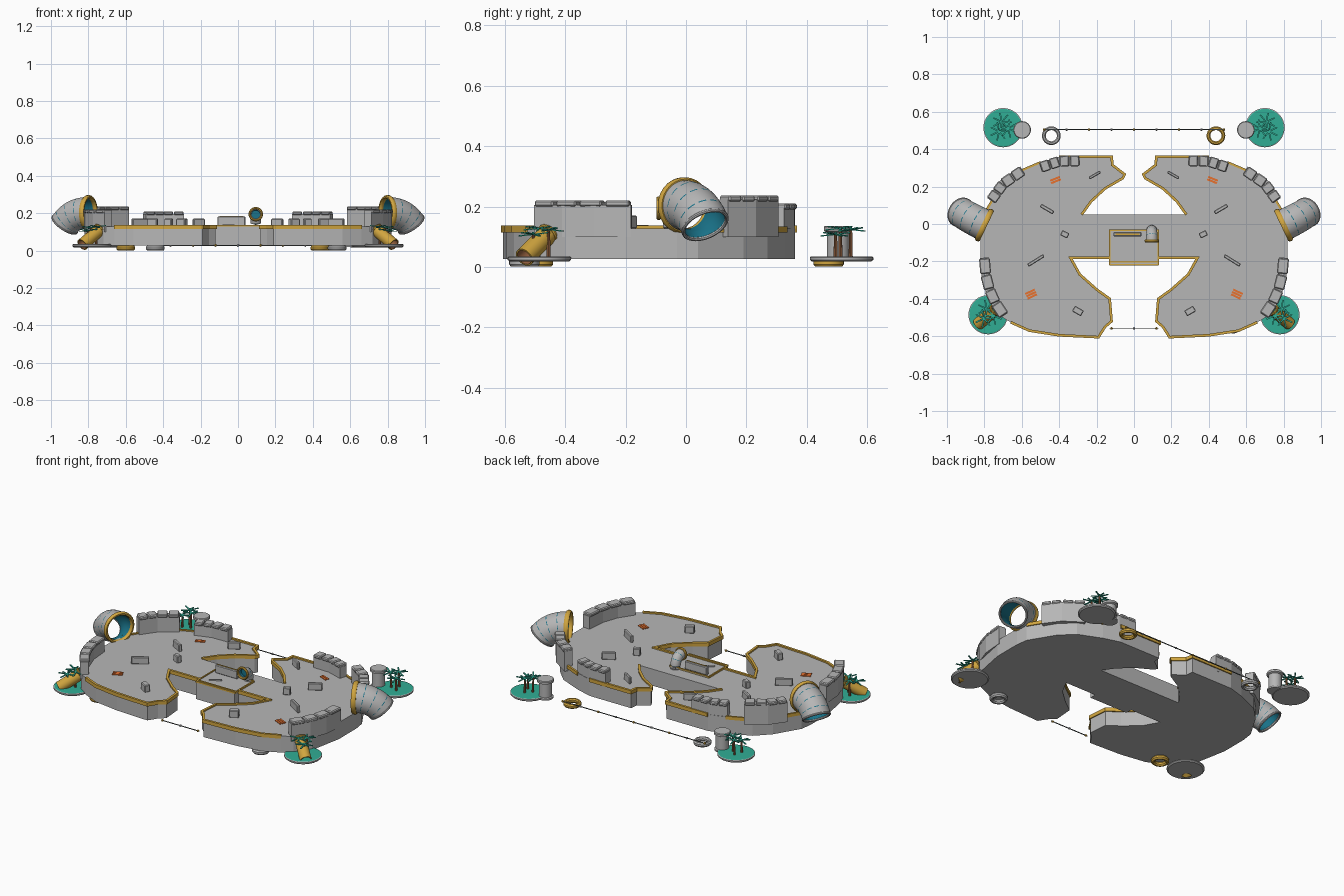
import bpy, bmesh, math
from mathutils import Vector, Matrix

if "Cube" in bpy.data.objects:
    bpy.data.objects.remove(bpy.data.objects["Cube"])


def mat(name, *rgb):
    m = bpy.data.materials.new(name)
    m.diffuse_color = (*rgb, 1)
    m.use_nodes = True
    m.node_tree.nodes["Principled BSDF"].inputs["Base Color"].default_value = m.diffuse_color
    return m


GREY = mat("light grey", 0.47, 0.47, 0.47)
GOLD = mat("gold", 0.64, 0.38, 0.05)
TEAL = mat("teal green", 0.03, 0.42, 0.30)
BLUE = mat("deep blue", 0.01, 0.17, 0.25)
ORANGE = mat("orange", 0.80, 0.17, 0.03)
BROWN = mat("brown", 0.30, 0.12, 0.05)
DARK = mat("dark line", 0.08, 0.10, 0.10)


def finish(name, bm, mats, mirror=True, bevel=0, smooth=False):
    bmesh.ops.recalc_face_normals(bm, faces=bm.faces)
    me = bpy.data.meshes.new(name)
    bm.to_mesh(me)
    bm.free()
    ob = bpy.data.objects.new(name, me)
    bpy.context.collection.objects.link(ob)
    for m in mats:
        me.materials.append(m)
    if smooth:
        bpy.ops.object.select_all(action='DESELECT')
        ob.select_set(True)
        bpy.context.view_layer.objects.active = ob
        bpy.ops.object.shade_smooth_by_angle(angle=math.radians(35))
    if bevel:
        b = ob.modifiers.new("Bevel", 'BEVEL')
        b.width, b.segments = bevel, 1
    if mirror:
        ob.modifiers.new("Mirror", 'MIRROR').use_mirror_merge = False
    return ob


def prism(name, outline, z0, z1, m, **kw):
    bm = bmesh.new()
    lo = [bm.verts.new((x, y, z0)) for x, y in outline]
    hi = [bm.verts.new((x, y, z1)) for x, y in outline]
    n = len(lo)
    bm.faces.new(lo)
    bm.faces.new(hi)
    for i in range(n):
        j = (i + 1) % n
        bm.faces.new((lo[i], lo[j], hi[j], hi[i]))
    return finish(name, bm, [m], **kw)


def strip(name, path, w, z0, z1, m, **kw):
    """Upright band of width w along a flat path, with mitred corners."""
    p = [Vector(q) for q in path]
    left, right = [], []
    for i, q in enumerate(p):
        a = (q - p[i - 1]).normalized() if i else (p[1] - q).normalized()
        b = (p[i + 1] - q).normalized() if i < len(p) - 1 else a
        t = (a + b).normalized()
        o = Vector((-t.y, t.x)) * w / 2 / max(0.5, t.dot(a))
        left.append(q + o)
        right.append(q - o)
    return prism(name, left + right[::-1], z0, z1, m, **kw)


def box(name, c, size, m, rz=0, **kw):
    bm = bmesh.new()
    mx = Matrix.Translation(c) @ Matrix.Rotation(math.radians(rz), 4, 'Z') @ Matrix.Diagonal((*size, 1))
    bmesh.ops.create_cube(bm, size=1, matrix=mx)
    return finish(name, bm, [m], **kw)


def loft(name, rings, mats, seg=28, closed=False, pick=None, **kw):
    """Skin circles given as (centre, axis, radius); pick(ring, side) chooses the material."""
    bm = bmesh.new()
    loops = []
    for c, ax, r in rings:
        ax = Vector(ax).normalized()
        u = ax.cross(Vector((0, 0, 1)))
        u = u.normalized() if u.length > 0.01 else Vector((1, 0, 0))
        v = u.cross(ax)
        loops.append([bm.verts.new(Vector(c) + r * (u * math.cos(k * math.tau / seg) + v * math.sin(k * math.tau / seg)))
                      for k in range(seg)])
    n = len(loops)
    for i in range(n if closed else n - 1):
        a, b = loops[i], loops[(i + 1) % n]
        for k in range(seg):
            j = (k + 1) % seg
            f = bm.faces.new((a[k], a[j], b[j], b[k]))
            f.material_index = pick(i, k) if pick else 0
    if not closed:
        bm.faces.new(loops[0])
        f = bm.faces.new(loops[-1])
        f.material_index = pick(n - 1, 0) if pick else 0
    return finish(name, bm, mats, smooth=True, **kw)


def collar(name, c, ax, r_in, r_out, h, m, **kw):
    """Rounded ring around an axis."""
    c, ax = Vector(c), Vector(ax).normalized()
    mid, hw = (r_in + r_out) / 2, (r_out - r_in) / 2
    ang = [math.tau * (k + .5) / 8 for k in range(8)]
    return loft(name, [(c + ax * h / 2 * math.sin(a), ax, mid + hw * math.cos(a)) for a in ang],
                [m], closed=True, **kw)


def elbow(name, p0, p1, p2, r0, r1, **kw):
    """Bent hollow tube, blue inside, with dashed bands outside."""
    p0, p1, p2 = Vector(p0), Vector(p1), Vector(p2)

    def ring(t, dr=0):
        c = p0 * (1 - t) ** 2 + p1 * 2 * t * (1 - t) + p2 * t * t
        return c, (p1 - p0) * (1 - t) + (p2 - p1) * t, r0 + (r1 - r0) * t - dr
    ts = [0, .12, .24, .26, .40, .52, .54, .68, .79, .81, .92, 1]
    rings = [ring(t) for t in ts] + [ring(t, .008) for t in ts[::-1]]

    def pick(i, k):
        if i >= len(ts):
            return 1 if i < len(rings) - 1 else 0
        return 1 if i in (2, 5, 8) and k % 3 else 0
    return loft(name, rings, [GREY, BLUE], seg=36, closed=True, pick=pick, **kw)


# Deck: two lobes joined by a bridge
half = [(0, .05), (-.28, .05), (-.23, .12), (-.155, .19), (-.06, .245), (-.05, .265), (-.115, .315), (-.12, .36),
        (-.40, .36), (-.50, .33), (-.64, .27), (-.72, .19), (-.81, .04), (-.82, -.03), (-.82, -.20), (-.78, -.40),
        (-.72, -.49), (-.66, -.525), (-.56, -.57), (-.40, -.595), (-.19, -.605), (-.155, -.55), (-.12, -.52),
        (-.13, -.40), (-.20, -.35), (-.29, -.27), (-.34, -.18), (0, -.18)]
prism("deck", half + [(-x, y) for x, y in half[-2:0:-1]], .027, .128, GREY, mirror=False)

# Gold edging along the lobes and inlets
strip("back_edging", half[1:9], .014, .115, .137, GOLD)
strip("shoulder_edging", half[9:13], .012, .115, .135, GOLD)
strip("front_edging", half[17:27] + [(-.13, -.18)], .014, .115, .137, GOLD)

# Curved parapets with blocky caps
parapets = {"back": ([(-.50, .302), (-.40, .335), (-.29, .338)], .21),
            "shoulder": ([(-.765, .125), (-.70, .215), (-.595, .287)], .237),
            "side": ([(-.80, -.18), (-.79, -.30), (-.755, -.40), (-.695, -.49)], .22)}


def along(path, t):
    s = t * (len(path) - 1)
    i = min(int(s), len(path) - 2)
    return Vector(path[i]).lerp(Vector(path[i + 1]), s - i)


for key, (path, top) in parapets.items():
    strip(key + "_parapet", path, .047, .10, top - .014, GREY)
    for k in range(4):
        a, b = along(path, k / 4 + .012), along(path, (k + 1) / 4 - .012)
        strip(key + "_parapet_cap", [a, b], .058, top - .02, top, GREY, bevel=.005)

# Central landing with gold frame and low wall
box("landing", (0, -.125, .08), (.26, .19, .106), GREY, mirror=False)
for y in (-.034, -.203, -.217):
    box("landing_frame_rail", (0, y, .133), (.264, .008, .01), GOLD, mirror=False)
box("landing_frame_side", (.13, -.125, .133), (.008, .19, .01), GOLD)
box("low_wall", (-.035, -.055, .158), (.15, .022, .05), GREY, mirror=False, bevel=.004)
box("low_wall_stripe", (-.035, -.055, .184), (.13, .006, .003), GOLD, mirror=False)
box("landing_barrier", (-.05, -.145, .135), (.07, .008, .01), GREY, rz=30, mirror=False)

# Small hooded pipe on the landing
elbow("small_pipe", (.095, -.088, .195), (.095, -.028, .195), (.095, -.035, .12), .031, .028, mirror=False)
collar("small_pipe_collar", (.095, -.09, .195), (0, 1, 0), .026, .039, .018, GOLD, mirror=False)
loft("small_pipe_lining", [((.095, -.07, .195), (0, 1, 0), .028), ((.095, -.067, .195), (0, 1, 0), .028)],
     [BLUE], mirror=False)

# Large bent side pipes with gold collars
elbow("side_pipe", (-.80, -.006, .203), (-.885, .035, .203), (-.928, .064, .138), .085, .080)
collar("side_pipe_collar", (-.80, -.006, .203), (.9, -.43, 0), .074, .095, .03, GOLD)
collar("side_pipe_rim", (-.926, .063, .14), (-.53, .34, -.78), .070, .083, .014, GREY)

# Cover blocks scattered over the deck
for x, y, l, w, rz in [(-.21, .262, .07, .016, 30), (-.465, .08, .08, .02, -30), (-.37, -.055, .042, .03, -25),
                       (-.525, -.195, .10, .018, 32), (-.30, -.465, .055, .034, -30)]:
    box("cover_block", (x, y, .149), (l, w, .044), GREY, rz=rz, bevel=.004)

# Orange floor markings, made of slanted bars
for x, y, rz, n in [(-.42, .235, 22, 2), (-.55, -.375, 25, 3)]:
    for k in range(n):
        d = (k - (n - 1) / 2) * .014
        a = math.radians(rz)
        box("floor_marking", (x - d * math.sin(a), y + d * math.cos(a), .130), (.056, .011, .005), ORANGE, rz=rz)


# Palm islets
def palm(x, y, h, turn):
    loft("palm_trunk", [((x, y, .03), (0, 0, 1), .007), ((x + .004, y, h), (0, 0, 1), .005)], [BROWN], seg=8)
    bm = bmesh.new()
    for k in range(7):
        mx = (Matrix.Translation((x + .004, y, h)) @ Matrix.Rotation(turn + k * math.tau / 7, 4, 'Z')
              @ Matrix.Rotation(.10 if k % 2 else -.12, 4, 'Y') @ Matrix.Translation((.025, 0, 0))
              @ Matrix.Diagonal((.05, .008, .004, 1)))
        bmesh.ops.create_cube(bm, size=1, matrix=mx)
    finish("palm_leaves", bm, [TEAL])


UP = (0, 0, 1)
for ix, iy in [(-.70, .515), (-.78, -.485)]:
    profile = [(.018, .098), (.024, .105), (.032, .105), (.035, .101), (.0352, .096)]
    loft("islet", [((ix, iy, z), UP, r) for z, r in profile], [GREY, TEAL], seg=36,
         pick=lambda i, k: 1 if i >= 3 else 0)
    for dx, dy, h, turn in [(-.025, -.02, .108, 0), (.022, -.004, .128, .5), (-.01, .03, .124, .9)]:
        palm(ix + dx, iy + dy, h, turn)

# Round towers beside the rear islets
tower = [(.02, .044), (.03, .044), (.034, .037), (.115, .037), (.12, .047), (.132, .047), (.136, .043)]
loft("round_tower", [((-.598, .503, z), UP, r) for z, r in tower], [GREY])

# Gold slides on the front islets
a, b = Vector((-.833, -.535, .032)), Vector((-.742, -.458, .108))
d = b - a
loft("slide", [(a, d, .033), (b, d, .033), (b, d, .027), (a, d, .027)], [GOLD, BROWN], closed=True,
     pick=lambda i, k: 1 if i == 2 else 0)
collar("slide_lip", b, d, .026, .039, .014, GOLD)

# Floating rings
for x, y, m in [(.438, .472, GOLD), (-.442, .472, GREY), (-.60, -.49, GOLD), (.53, -.535, GREY)]:
    collar("float_ring", (x, y, .014), UP, .029, .051, .028, m, mirror=False)

# Buoy lines across both openings
for y, reach, n in [(.505, .48, 9), (-.558, .13, 3)]:
    box("buoy_rope", (0, y, .028), (reach * 2, .004, .004), DARK, mirror=False)
    for k in range(n):
        bm = bmesh.new()
        x = (k - (n - 1) / 2) * .12
        bmesh.ops.create_icosphere(bm, subdivisions=1, radius=.008, matrix=Matrix.Translation((x, y, .028)))
        finish("buoy", bm, [(GOLD, GREY)[k % 2]], mirror=False)
